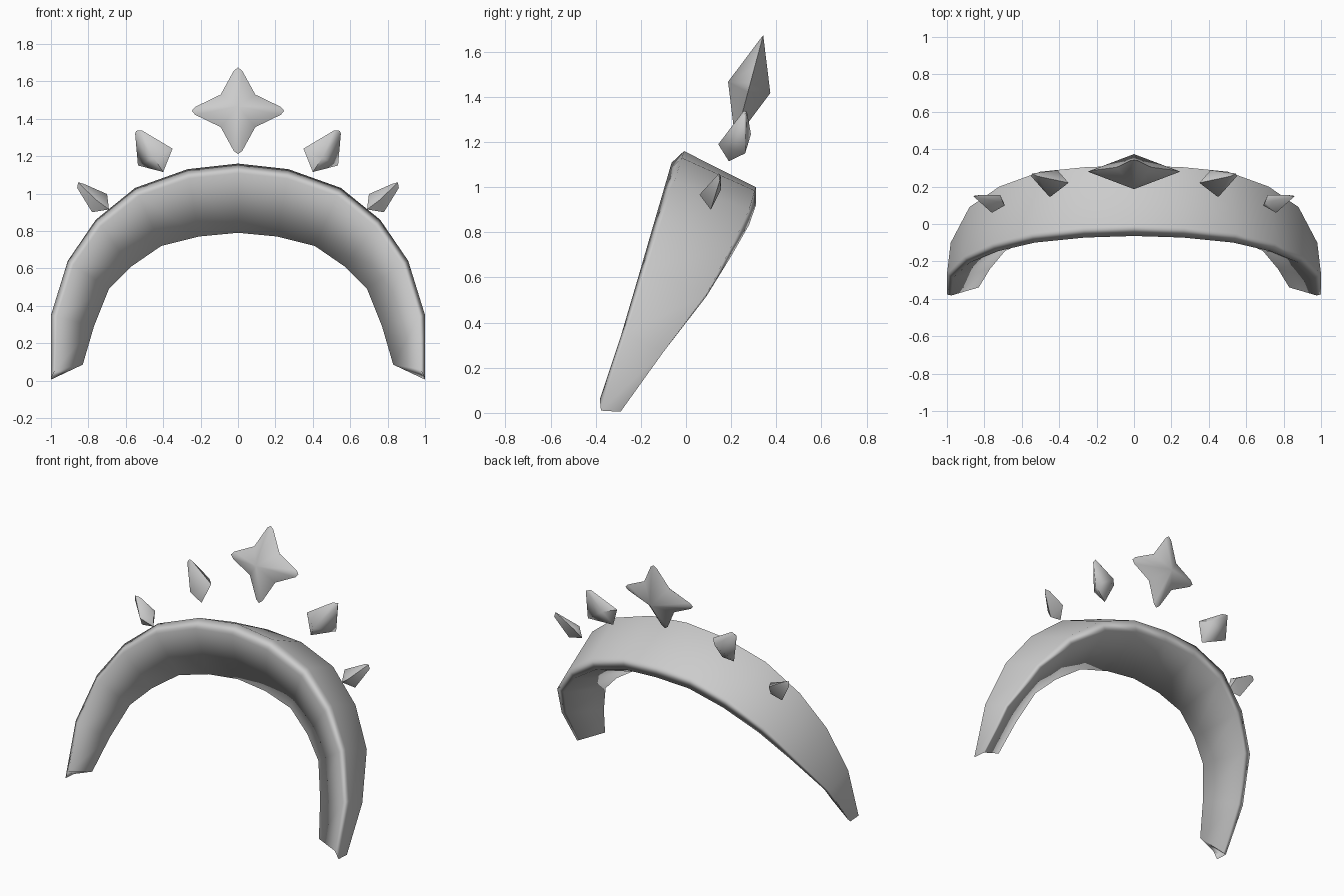
import bpy, bmesh, math
from mathutils import Vector, Matrix

cube = bpy.data.objects.get("Cube")
if cube:
    bpy.data.objects.remove(cube, do_unlink=True)

silver = bpy.data.materials.new("silver_grey")
silver.use_nodes = True
grey = (0.6, 0.6, 0.6, 1)
silver.diffuse_color = grey
silver.node_tree.nodes["Principled BSDF"].inputs["Base Color"].default_value = grey


def finish(name, bm, angle):
    """Turn a bmesh into a shaded object with the metal colour."""
    bmesh.ops.recalc_face_normals(bm, faces=bm.faces)
    mesh = bpy.data.meshes.new(name)
    bm.to_mesh(mesh)
    bm.free()
    mesh.materials.append(silver)
    obj = bpy.data.objects.new(name, mesh)
    bpy.context.collection.objects.link(obj)
    bpy.ops.object.select_all(action='DESELECT')
    obj.select_set(True)
    bpy.context.view_layer.objects.active = obj
    bpy.ops.object.shade_smooth_by_angle(angle=math.radians(angle))
    return obj


# Band: front rim (x, z), back rim (x, y, z) and inner ridge (x, z), crown to tip
front_rim = [(0, 1.16), (.27, 1.13), (.55, 1.03), (.76, .86), (.91, .64), (1, .35), (1, .01)]
back_rim = [(0, .31, 1), (.25, .305, .985), (.5, .28, .9), (.72, .2, .735),
            (.88, .09, .525), (.98, -.1, .27), (1, -.29, .005)]
ridge = [(0, .79), (.21, .77), (.41, .72), (.57, .61), (.69, .49), (.77, .29), (.83, .085)]


def section(i):
    """Five-sided cross-section with chamfered rims and an inner ridge."""
    ax, az = front_rim[i]
    cx, cz = ridge[i]
    outer_front = Vector((ax, -.38 + .32 * az, az))
    outer_back = Vector(back_rim[i])
    inner = Vector((cx, -.38 + .48 * cz, cz))
    front_lip = outer_front.lerp(inner, .14) + Vector((0, -.04 * az - .01, 0))
    front_lip.z = max(front_lip.z, .06)
    inward = Vector((inner.x - outer_back.x, 0, inner.z - outer_back.z)).normalized()
    back_lip = outer_back + inward * (.02 + .06 * outer_back.z)
    return [outer_front, front_lip, inner, back_lip, outer_back]


halves = [section(i) for i in range(len(ridge))]
mirrored = [[Vector((-p.x, p.y, p.z)) for p in s] for s in halves[:0:-1]]
bm = bmesh.new()
rings = [[bm.verts.new(p) for p in s] for s in mirrored + halves]
for r, s in zip(rings, rings[1:]):
    for k in range(len(r)):
        n = (k + 1) % len(r)
        bm.faces.new((r[k], r[n], s[n], s[k]))
for end in (rings[0], rings[-1]):
    bm.faces.new(end)
band = finish("band", bm, 120)
band.modifiers.new("even_shading", 'WEIGHTED_NORMAL')

# Centre star: four blunt arms, raised in front and behind, leaning back
bm = bmesh.new()
outline = []
for quarter in range(4):
    turn = Matrix.Rotation(quarter * math.pi / 2, 3, 'Y')
    for x, z in ((-.022, .222), (0, .24), (.022, .222), (.09, .09)):
        outline.append(bm.verts.new(turn @ Vector((x, 0, z))))
for depth in (-.097, .097):
    apex = bm.verts.new((0, depth, 0))
    for k, v in enumerate(outline):
        bm.faces.new((v, outline[(k + 1) % len(outline)], apex))
bmesh.ops.scale(bm, vec=(1.03, 1, 1), verts=bm.verts)
bmesh.ops.rotate(bm, matrix=Matrix.Rotation(math.radians(-15), 3, 'X'), verts=bm.verts)
bmesh.ops.translate(bm, vec=(0, .28, 1.442), verts=bm.verts)
finish("centre_star", bm, 50)

# Side gems: cut stones with a blunt outward tip, on both sides
gems = {
    "inner_gem": [(.55, .255, 1.32), (.515, .255, 1.338), (.545, .27, 1.335), (.35, .22, 1.24),
                  (.4, .19, 1.115), (.535, .262, 1.15), (.45, .143, 1.19), (.41, .288, 1.235)],
    "outer_gem": [(.86, .15, 1.03), (.825, .155, 1.052), (.855, .145, 1.06), (.7, .115, .997),
                  (.69, .1, .915), (.78, .11, .9), (.76, .06, .967), (.715, .155, .99)],
}
for name, points in gems.items():
    for side, sign in (("left", 1), ("right", -1)):
        bm = bmesh.new()
        for x, y, z in points:
            bm.verts.new((sign * x, y, z))
        bmesh.ops.convex_hull(bm, input=bm.verts)
        finish(f"{side}_{name}", bm, 60)
